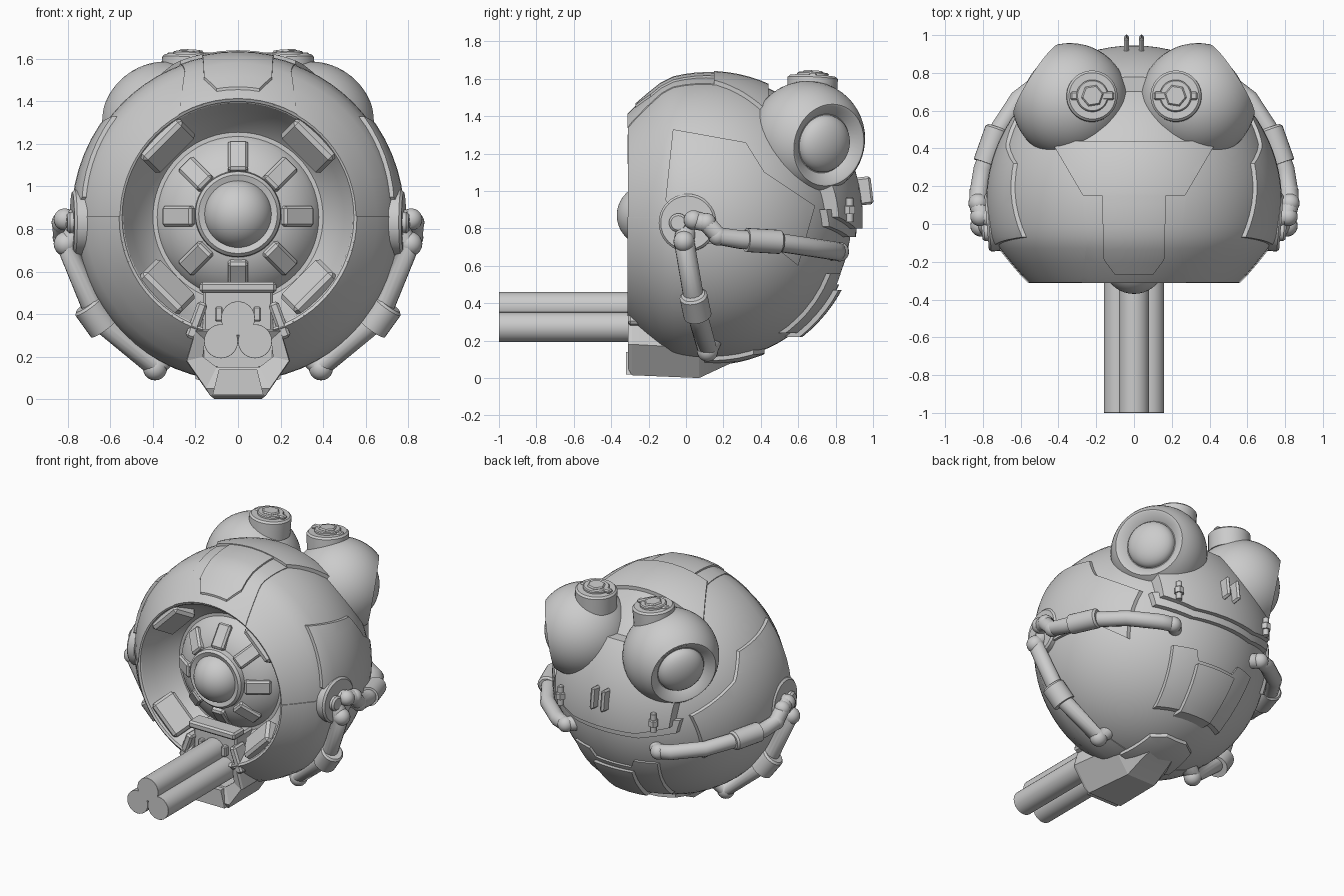
import bpy, bmesh, math
from mathutils import Vector, Matrix, Euler

if "Cube" in bpy.data.objects:
    bpy.data.objects.remove(bpy.data.objects["Cube"])

C = Vector((0, .12, .855))     # centre of the round hull
R = .765


def finish(name, bm, angle=35):
    bmesh.ops.remove_doubles(bm, verts=bm.verts, dist=1e-5)
    bmesh.ops.recalc_face_normals(bm, faces=bm.faces)
    me = bpy.data.meshes.new(name)
    bm.to_mesh(me)
    bm.free()
    ob = bpy.data.objects.new(name, me)
    bpy.context.collection.objects.link(ob)
    smooth(ob, angle)
    return ob


def smooth(ob, angle=35):
    bpy.ops.object.select_all(action='DESELECT')
    ob.select_set(True)
    bpy.context.view_layer.objects.active = ob
    bpy.ops.object.shade_smooth_by_angle(angle=math.radians(angle))


def loft(name, rings, caps=False, angle=35):
    bm = bmesh.new()
    rows = [[bm.verts.new(p) for p in ring] for ring in rings]
    n = len(rows[0])
    for a, b in zip(rows, rows[1:]):
        for i in range(n):
            bm.faces.new((a[i], a[(i + 1) % n], b[(i + 1) % n], b[i]))
    if caps:
        bm.faces.new(rows[0])
        bm.faces.new(rows[-1])
    return finish(name, bm, angle)


def revolve(name, profile, centre, axis, seg=48):
    q = Vector(axis).to_track_quat('Z', 'Y')
    rings = []
    for r, h in profile:
        rings.append([Vector(centre) + q @ Vector((r * math.cos(t), r * math.sin(t), h))
                      for t in (2 * math.pi * i / seg for i in range(seg))])
    return loft(name, rings)


def disc(name, centre, axis, r, h, bev=.012, seg=32):
    return revolve(name, [(0, -h / 2), (r, -h / 2), (r, h / 2 - bev), (r - bev, h / 2), (0, h / 2)],
                   centre, axis, seg)


def arc(r, a0, a1, n, h0=0):
    return [(max(0, r * math.cos(a)), h0 + r * math.sin(a)) for a in
            (math.radians(a0 + (a1 - a0) * i / n) for i in range(n + 1))]


def box(name, loc, size, rot=(0, 0, 0), bev=.012):
    bm = bmesh.new()
    bmesh.ops.create_cube(bm, size=1)
    bmesh.ops.scale(bm, vec=size, verts=bm.verts)
    bmesh.ops.bevel(bm, geom=bm.edges[:], offset=bev, segments=1, affect='EDGES')
    bm.transform(Matrix.Translation(loc) @ Euler(rot).to_matrix().to_4x4())
    return finish(name, bm, 20)


def tube(name, pts, r):
    cu = bpy.data.curves.new(name, 'CURVE')
    cu.dimensions = '3D'
    cu.bevel_depth, cu.bevel_resolution, cu.use_fill_caps = r, 5, True
    sp = cu.splines.new('POLY')
    sp.points.add(len(pts) - 1)
    for p, co in zip(sp.points, pts):
        p.co = (*co, 1)
    ob = bpy.data.objects.new(name, cu)
    bpy.context.collection.objects.link(ob)
    return ob


def boolean(ob, cutter, operation):
    m = ob.modifiers.new('cut', 'BOOLEAN')
    m.operation, m.object, m.solver = operation, cutter, 'EXACT'
    bpy.context.view_layer.objects.active = ob
    bpy.ops.object.modifier_apply(modifier='cut')
    bpy.data.objects.remove(cutter)
    smooth(ob, 30)


# hull outline, back pole to front rim, as (radius, offset along y)
OUTER = arc(R, 90, -14, 24) + [(.71, -.25), (.65, -.325), (.59, -.395), (.555, -.43)]


def plate(name, axis, sign, poly, t):
    """Raised hull plate: a prism along an axis, cut to a thin shell over the hull."""
    k = 1 + t / R
    shell = revolve(name, [(r * k, h * k) for r, h in OUTER] +
                    [(r * .97, h * .97) for r, h in reversed(OUTER)], C, (0, 1, 0), 64)
    put = {'x': lambda u, v, d: (d, u, v), 'y': lambda u, v, d: (u, d, v),
           'z': lambda u, v, d: (u, v, d)}[axis]
    mid = C['xyz'.index(axis)]
    cutter = loft('cutter', [[put(u, v, mid + sign * d) for u, v in poly] for d in (.2, 1.3)], caps=True)
    boolean(shell, cutter, 'INTERSECT')


# hull with the front bowl and domed disc, notched for the barrels
hull = revolve('hull', OUTER + [(.545, -.425), (.50, -.34), (.45, -.25), (.40, -.20), (.38, -.20),
                                (.36, -.235), (.29, -.295), (.2, -.34), (0, -.35)], C, (0, 1, 0), 72)
boolean(hull, box('cutter', (0, -.3, .31), (.33, .34, .36), bev=.005), 'DIFFERENCE')

# front eye, collar ring and spokes
revolve('front_eye', arc(.165, -90, 90, 20), (0, -.205, .87), (0, -1, 0))
revolve('eye_collar', [(.155, 0), (.205, 0), (.2, .05), (.185, .065), (.155, .055)],
        (0, -.2, .87), (0, -1, 0))
for i in range(8):
    a = i * math.pi / 4
    box('disc_spoke', (.275 * math.sin(a), -.172, .86 + .275 * math.cos(a)), (.095, .06, .17), (-.62, a, 0))

# pads on the bowl wall
for i in range(4):
    a = math.pi / 4 + i * math.pi / 2
    box('bowl_pad', (.485 * math.sin(a), -.225, .86 + .485 * math.cos(a)), (.26, .10, .17), (.9, a, 0), .018)

# top plates
plate('top_band', 'z', 1, [(-.28, -.34), (.28, -.34), (.25, -.1), (.28, .2), (-.28, .2), (-.25, -.1)], .005)
plate('top_badge', 'z', 1, [(-.1, -.27), (.1, -.27), (.16, -.19), (.17, .16), (-.17, .16), (-.16, -.19)], .016)
plate('crown_plate', 'z', 1, [(-.44, .44), (.44, .44), (.27, .15), (-.27, .15)], .022)

# back mask, its lip, the lower back plates and the belly plate behind the chin
plate('back_mask', 'y', 1, [(-.44, .86), (-.24, .8), (.24, .8), (.44, .86), (.46, 1.05),
                            (.12, 1.35), (-.12, 1.35), (-.46, 1.05)], .06)
plate('mask_lip', 'y', 1, [(-.46, .81), (-.24, .755), (.24, .755), (.46, .81), (.48, .9), (-.48, .9)], .03)
plate('lower_back_plate', 'y', 1, [(-.32, .56), (-.26, .24), (.26, .24), (.32, .56), (.17, .56),
                                   (.14, .5), (-.14, .5), (-.17, .56)], .02)
plate('lower_back_hatch', 'y', 1, [(-.15, .47), (-.12, .22), (.12, .22), (.15, .47)], .045)
plate('belly_plate', 'z', -1, [(-.2, .1), (.2, .1), (.17, .36), (.08, .42), (-.08, .42), (-.17, .36)], .022)

for s in (-1, 1):
    # side plates
    plate('side_plate', 'x', s, [(-.07, 1.33), (.32, 1.26), (.42, 1.1), (.69, .92), (.6, .6),
                                 (.45, .72), (.1, .72), (-.11, .95)], .018)
    plate('lower_collar', 'x', s, [(-.36, .86), (-.06, .86), (.0, .6), (.16, .1), (-.36, .1)], .006)

    # rear pods with lens and filler cap
    ax = Vector((s * .83, .53, -.16)).normalized()
    revolve('rear_pod', arc(.308, -90, 44, 20) + [(.21, .212), (.16, .165)] +
            [(.155 * math.cos(a), .165 + .085 * math.sin(a)) for a in (i * math.pi / 16 for i in range(8))] +
            [(0, .25)], (s * .338, .65, 1.28), ax)
    up = Vector((s * -.06, .05, 1)).normalized()
    cap = Vector((s * .225, .675, 1.55))
    disc('pod_cap', cap, up, .135, .13)
    disc('cap_knob', cap + up * .075, up, .06, .035, .008, 6)
    disc('cap_boss', cap + up * .07, up, .085, .025, .006)
    box('cap_wing', cap + up * .068, (.23, .045, .025), (0, 0, 0), .008)

    # small back fittings
    box('mask_clip', (s * .04, .95, 1.0), (.028, .09, .15), (.12, 0, 0), .012)
    b = Vector((s * .36, .875, .9))
    disc('mask_bolt', b, (0, 0, 1), .02, .13, .004, 16)
    disc('mask_bolt_nut', b, (0, 0, 1), .033, .045, .006, 6)

    # side hub
    disc('side_hub', (s * .75, .01, .83), (s, -.08, 0), .155, .06)
    disc('hub_boss', (s * .775, -.04, .83), (s, -.08, 0), .05, .06)

    # upper hose running to the back
    hose = [(.76, .03, .84), (.815, .04, .845), (.825, .11, .83), (.82, .17, .76), (.80, .29, .74),
            (.74, .46, .73), (.61, .66, .70), (.44, .79, .68), (.36, .82, .675), (.28, .74, .68)]
    hose = [Vector((s * x, y, z)) for x, y, z in hose]
    tube('upper_hose', hose, .05)
    for p in (hose[1], hose[2], hose[3], hose[8]):
        revolve('hose_elbow', arc(.052, -90, 90, 10), p, (0, 0, 1), 20)
    d = hose[5] - hose[4]
    disc('upper_hose_sleeve', hose[5] - d * .25, d, .064, .2, .012, 24)

    # lower hose running under the hull
    low = [Vector((s * x, y, z)) for x, y, z in
           [(.74, 0, .80), (.81, -.01, .73), (.66, .05, .38), (.39, .115, .145), (.31, .15, .23)]]
    tube('lower_hose', low, .055)
    for p in (low[1], low[3]):
        revolve('lower_hose_elbow', arc(.057, -90, 90, 10), p, (0, 0, 1), 20)
    disc('lower_hose_sleeve', low[2] + Vector((s * .01, 0, .01)), low[1] - low[3], .075, .14, .012, 24)

    # barrel mount cheeks
    box('mount_cheek', (s * .195, -.25, .37), (.05, .12, .18), (0, s * -.35, 0))
    box('mount_lug', (s * .09, -.27, .40), (.035, .05, .07), (0, 0, 0), .006)

# three barrels
for x, z in ((-.08, .272), (.08, .272), (0, .38)):
    disc('barrel', (x, -.55, z), (0, -1, 0), .08, .9, .001, 32)

# barrel mount and bar above it
box('mount_block', (0, -.16, .40), (.33, .2, .22))
box('mount_bar', (0, -.24, .525), (.36, .12, .05))

# faceted, hollow-fronted chin under the barrels
cavity = [(.155, .28), (.165, .2), (.10, .15)]
rows = [(-.12, cavity), (-.28, cavity), (-.31, [(.20, .32), (.24, .18), (.15, .05)]),
        (-.29, [(.20, .33), (.245, .18), (.13, .015)]),
        (.07, [(.18, .30), (.22, .16), (.11, 0)]), (.22, [(.16, .28), (.19, .17), (.10, .07)]),
        (.35, [(.10, .20), (.12, .16), (.07, .12)])]
loft('chin', [[(x, y, z) for x, z in h] + [(-x, y, z) for x, z in reversed(h)] for y, h in rows],
     caps=True, angle=10)
# front lip plate of the chin
loft('chin_lip', [[(-.09, y, .14), (.09, y, .14), (.12, y, .02), (-.12, y, .02)] for y in (-.32, -.25)],
     caps=True, angle=10)
